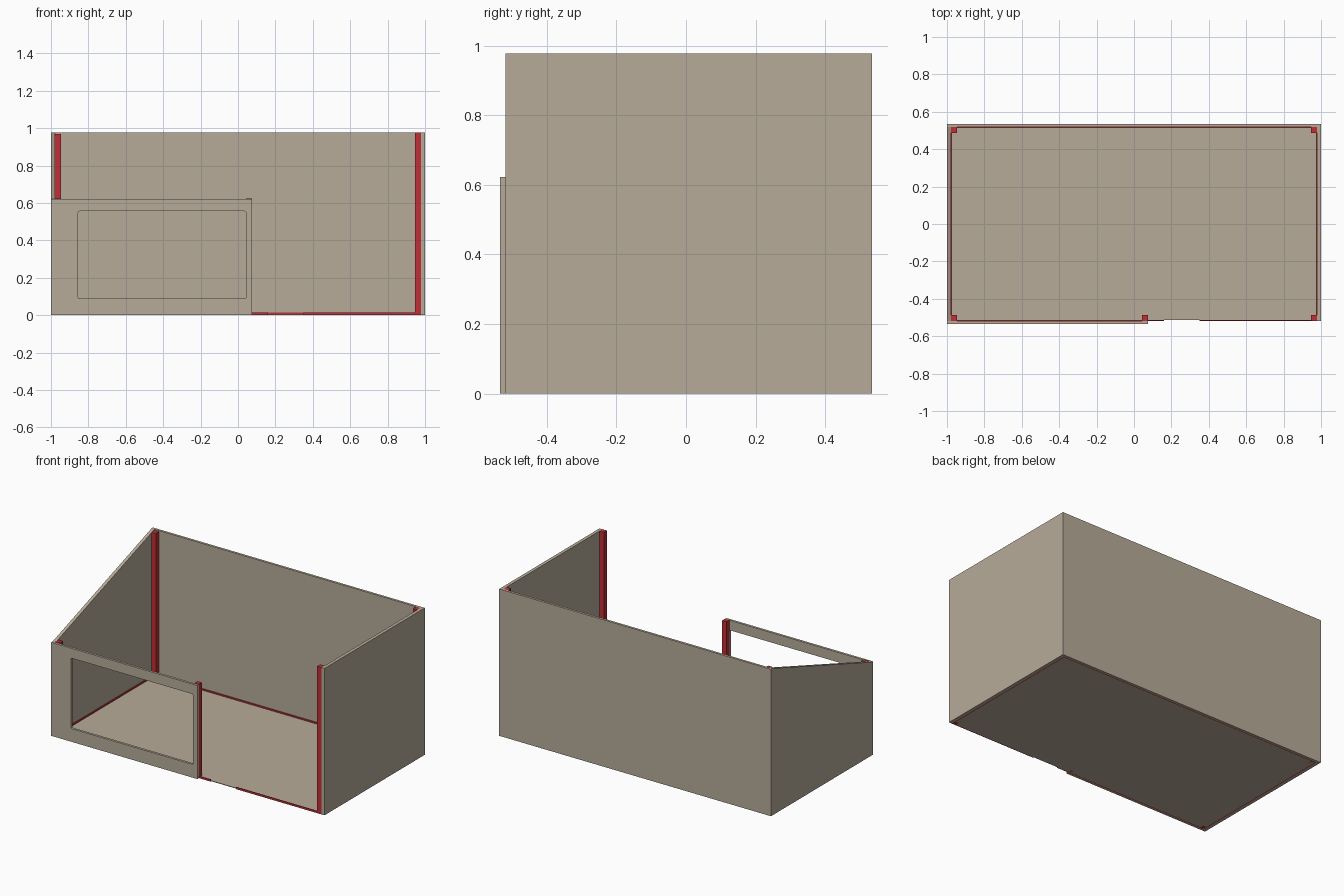
import bpy, bmesh

if "Cube" in bpy.data.objects:
    bpy.data.objects.remove(bpy.data.objects["Cube"])


def material(name, rgb):
    m = bpy.data.materials.new(name)
    m.diffuse_color = (*rgb, 1)
    m.use_nodes = True
    m.node_tree.nodes["Principled BSDF"].inputs["Base Color"].default_value = m.diffuse_color
    return m


TAN = material("warm_tan", (0.47, 0.41, 0.32))
RED = material("red", (0.52, 0.03, 0.037))


def finish(name, bm, mat):
    bmesh.ops.recalc_face_normals(bm, faces=bm.faces)
    mesh = bpy.data.meshes.new(name)
    bm.to_mesh(mesh)
    bm.free()
    mesh.materials.append(mat)
    ob = bpy.data.objects.new(name, mesh)
    bpy.context.collection.objects.link(ob)
    return ob


def box(name, x, y, z, mat):
    bm = bmesh.new()
    bmesh.ops.create_cube(bm, size=1)
    for v in bm.verts:
        for i, (a, b) in enumerate((x, y, z)):
            v.co[i] = a if v.co[i] < 0 else b
    return finish(name, bm, mat)


H, LOW = 0.977, 0.622          # tall and low wall heights
XI, YF, YB = 0.978, -0.519, 0.519  # inner wall faces

# Walls: tall back and right, left one slopes down to the front
box("back_wall", (-1, 1), (YB, 0.535), (0, H), TAN)
box("right_wall", (XI, 1), (YF, YB), (0, H), TAN)
left = box("left_wall", (-1, -XI), (YF, YB), (0, H), TAN)
for v in left.data.vertices:
    if v.co.z > 0.5 and v.co.y < 0:
        v.co.z = LOW

# Front panel with rounded-corner window
panel = box("front_panel", (-1, 0.075), (-0.535, YF), (0, LOW), TAN)
cutter = box("window_cutter", (-0.855, 0.043), (-0.6, -0.45), (0.088, 0.556), TAN)
bm = bmesh.new()
bm.from_mesh(cutter.data)
edges = [e for e in bm.edges if abs(e.verts[0].co.y - e.verts[1].co.y) > 0.1]
bmesh.ops.bevel(bm, geom=edges, offset=0.008, segments=2, profile=0.5, affect='EDGES')
bm.to_mesh(cutter.data)
bm.free()
cutter.hide_render = True
cutter.display_type = 'WIRE'
mod = panel.modifiers.new("window", 'BOOLEAN')
mod.operation = 'DIFFERENCE'
mod.solver = 'EXACT'
mod.object = cutter
bpy.context.view_layer.objects.active = panel
bpy.ops.object.modifier_apply(modifier=mod.name)
bpy.data.objects.remove(cutter)

# Floor panel
S = 0.006  # skirting thickness
box("floor", (-XI + S, XI - S), (YF + S, YB - S), (0, 0.004), TAN)

# Corner and door posts
P = 0.032
for name, x, y, h in (
    ("back_left_post", -XI, YB - P, H - 0.008),
    ("back_right_post", XI - P, YB - P, H),
    ("front_left_post", -XI, YF, LOW + 0.004),
    ("front_right_post", XI - P, YF, H),
    ("door_post", 0.075 - P, YF, LOW + 0.002),
):
    box(name, (x, x + P), (y, y + P), (0, h), RED)

# Thin skirting strips around the floor, with a gap at the doorway
Z = (0, 0.013)
box("back_skirting", (-XI, XI), (YB - S, YB), Z, RED)
box("left_skirting", (-XI, -XI + S), (YF, YB - S), Z, RED)
box("right_skirting", (XI - S, XI), (YF, YB - S), Z, RED)
for i, x in enumerate(((-XI + S, 0.16), (0.35, XI - S))):
    box(f"front_skirting_{i + 1}", x, (YF, YF + S), Z, RED)
